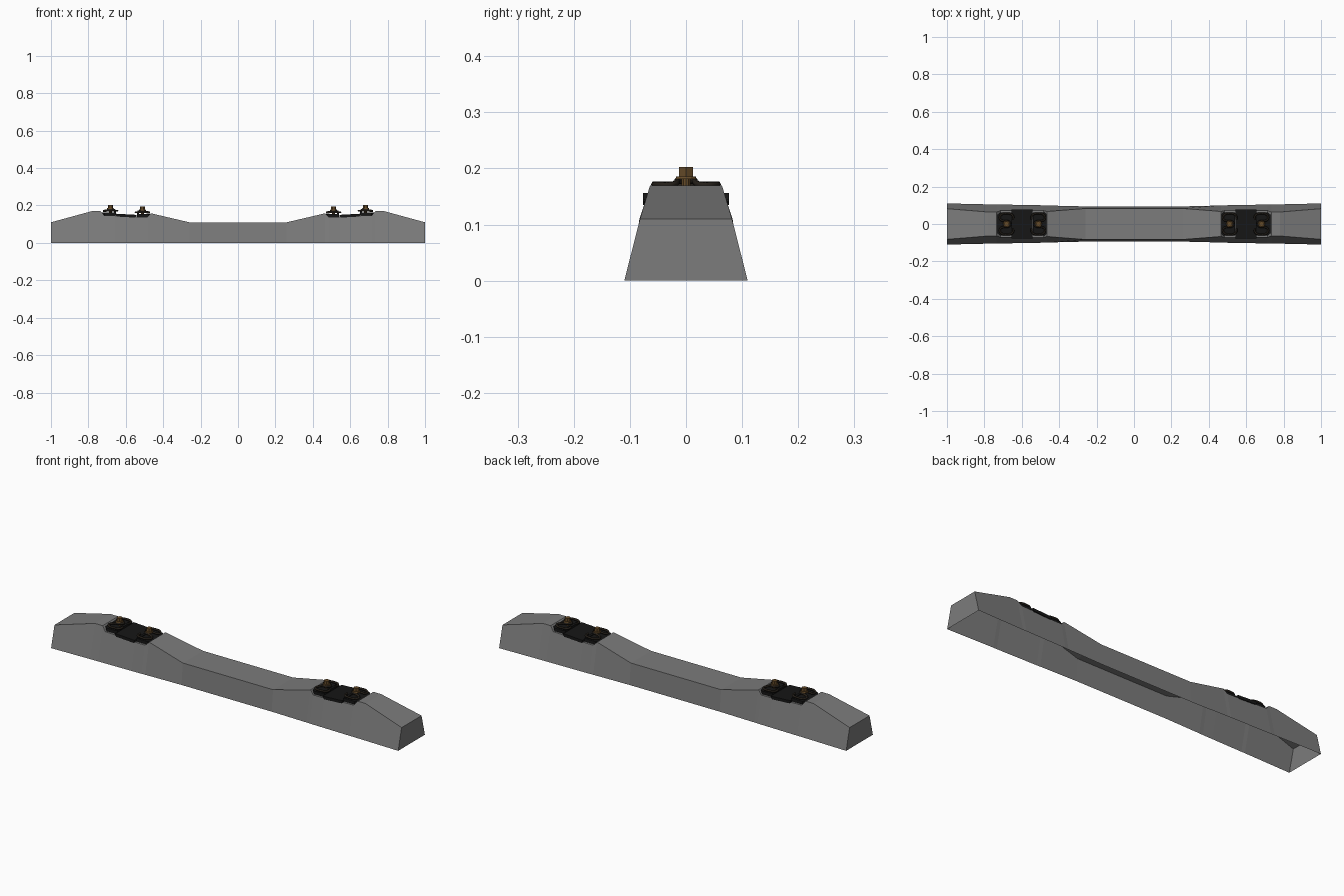
import bpy, bmesh, math
from mathutils import Vector

cube = bpy.data.objects.get("Cube")
if cube:
    bpy.data.objects.remove(cube)


def material(name, rgb):
    m = bpy.data.materials.new(name)
    m.use_nodes = True
    m.diffuse_color = (*rgb, 1)
    m.node_tree.nodes["Principled BSDF"].inputs["Base Color"].default_value = (*rgb, 1)
    return m


CONCRETE = material("concrete grey", (0.2, 0.2, 0.2))
BLACK = material("black plastic", (0.008, 0.008, 0.008))
STEEL = material("dark spring steel", (0.018, 0.014, 0.01))
RUST = material("rusty brown", (0.13, 0.07, 0.022))


def finish(name, bm, mat):
    bmesh.ops.recalc_face_normals(bm, faces=bm.faces)
    mesh = bpy.data.meshes.new(name)
    bm.to_mesh(mesh)
    bm.free()
    mesh.materials.append(mat)
    obj = bpy.data.objects.new(name, mesh)
    bpy.context.collection.objects.link(obj)
    return obj


def prism(name, outline, z0, z1, mat, taper=1.0):
    """Upright prism from a plan outline, its top optionally scaled."""
    bm = bmesh.new()
    low = [bm.verts.new((x, y, z0)) for x, y in outline]
    high = [bm.verts.new((x * taper, y * taper, z1)) for x, y in outline]
    bm.faces.new(low)
    bm.faces.new(high)
    for i in range(len(low)):
        j = (i + 1) % len(low)
        bm.faces.new((low[i], low[j], high[j], high[i]))
    return finish(name, bm, mat)


def ring(radius, sides):
    return [(radius * math.cos(math.tau * i / sides), radius * math.sin(math.tau * i / sides))
            for i in range(sides)]


# Concrete beam, open underneath: x, top height, top half width, bottom half width
half = [(0.26, 0.11, 0.083, 0.094), (0.465, 0.158, 0.067, 0.099),
        (0.485, 0.138, 0.072, 0.1), (0.545, 0.139, 0.072, 0.101),
        (0.655, 0.145, 0.071, 0.103), (0.715, 0.147, 0.071, 0.104),
        (0.735, 0.17, 0.064, 0.104), (0.78, 0.17, 0.064, 0.105),
        (1.0, 0.11, 0.082, 0.11)]
stations = [(-x, z, t, b) for x, z, t, b in reversed(half)] + half
bm = bmesh.new()
rows = [[bm.verts.new(p) for p in ((x, -b, 0), (x, -t, z), (x, t, z), (x, b, 0))]
        for x, z, t, b in stations]
for a, b in zip(rows, rows[1:]):
    for i in range(3):
        bm.faces.new((a[i], b[i], b[i + 1], a[i + 1]))
bm.faces.new(rows[0])
bm.faces.new(rows[-1])
finish("concrete_beam", bm, CONCRETE)


def spring_clip(name):
    """W-shaped bent rod; +x points to the rail pad."""
    side = [(0.036, 0.024, 0.001), (0.034, 0.046, 0.001), (0.008, 0.056, 0.001),
            (-0.03, 0.048, 0), (-0.034, 0.026, 0), (-0.012, 0.016, 0.005),
            (0.012, 0.014, 0.007)]
    path = side + [(0.021, 0, 0.006)] + [(x, -y, z) for x, y, z in reversed(side)]
    curve = bpy.data.curves.new(name, "CURVE")
    curve.dimensions = "3D"
    curve.bevel_depth = 0.0055
    curve.bevel_resolution = 1
    curve.use_fill_caps = True
    curve.resolution_u = 3
    spline = curve.splines.new("BEZIER")
    spline.bezier_points.add(len(path) - 1)
    for p, co in zip(spline.bezier_points, path):
        p.co = co
        p.handle_left_type = p.handle_right_type = "AUTO"
    curve.materials.append(STEEL)
    obj = bpy.data.objects.new(name, curve)
    bpy.context.collection.objects.link(obj)
    return obj


def place(obj, x, z, turn):
    obj.location = (x, 0, z)
    obj.rotation_euler = (0, 0, turn)


def fastener(name, x, z, turn):
    # Guide plate with cut outer corners and a raised rib beside the pad
    plate = [(0.03, -0.062), (0.03, 0.062), (-0.032, 0.062),
             (-0.052, 0.045), (-0.052, -0.045), (-0.032, -0.062)]
    parts = [(prism(name + "_guide_plate", plate, 0, 0.016, BLACK), 0)]
    rib = [(0.018, -0.06), (0.03, -0.06), (0.03, 0.06), (0.018, 0.06)]
    parts.append((prism(name + "_plate_rib", rib, 0.016, 0.02, BLACK), 0))
    parts.append((spring_clip(name + "_spring_clip"), 0.024))
    # Screw: shank, washer and square-ish head
    parts.append((prism(name + "_screw_shank", ring(0.008, 10), 0.012, 0.037, RUST), 0))
    parts.append((prism(name + "_screw_washer", ring(0.019, 12), 0.034, 0.039, RUST, 0.9), 0))
    parts.append((prism(name + "_screw_head", ring(0.014, 6), 0.039, 0.056, RUST), 0))
    for obj, lift in parts:
        place(obj, x, z + lift, turn)


# Rail seats, mirrored: tilted pad plus an outer and an inner fastener
for label, s in (("left", 1), ("right", -1)):
    pad = prism(label + "_rail_pad",
                [(-0.056, -0.077), (0.056, -0.077), (0.056, 0.077), (-0.056, 0.077)],
                0, 0.011, BLACK)
    place(pad, s * 0.599, 0.142, 0)
    pad.rotation_euler.y = -s * 0.055
    # Lips hooked over the edges of the seat
    for y in (-0.0745, 0.0745):
        lip = prism(label + "_pad_lip",
                    [(-0.05, -0.0025), (0.05, -0.0025), (0.05, 0.0025), (-0.05, 0.0025)],
                    -0.004, 0.0, BLACK)
        place(lip, s * 0.599, 0.142, 0)
        lip.location.y = y
        lip.rotation_euler.y = -s * 0.055
    fastener(label + "_outer", s * 0.682, 0.147, math.pi if s > 0 else 0)
    fastener(label + "_inner", s * 0.511, 0.139, 0 if s > 0 else math.pi)
